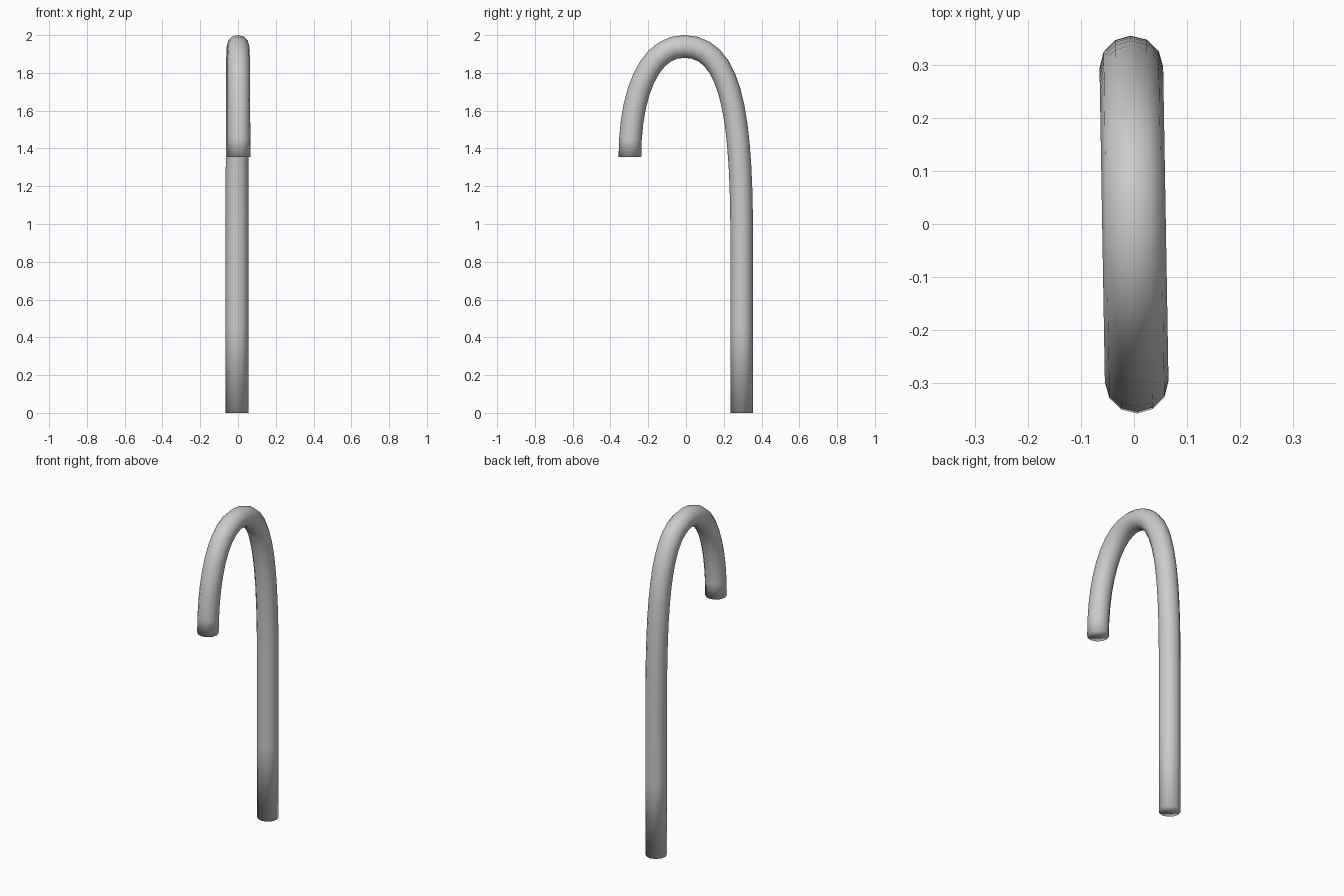
import bpy, bmesh, math
from mathutils import Vector
from mathutils.geometry import interpolate_bezier

if "Cube" in bpy.data.objects:
    bpy.data.objects.remove(bpy.data.objects["Cube"])

RADIUS, SIDES = 0.06, 12


def point(y, z):
    # the hook plane is turned very slightly about z
    return Vector((-0.017 * y, y, z))


def bezier(pts, count):
    return interpolate_bezier(*[point(*p) for p in pts], count)


# centre line: straight shaft, rising bend, falling hook
path = [point(0.295, 0), point(0.295, 0.45)]
path += bezier([(0.295, 0.9), (0.295, 1.55), (0.25, 1.94), (-0.01, 1.94)], 14)
path += bezier([(-0.01, 1.94), (-0.2, 1.94), (-0.297, 1.68), (-0.297, 1.355)], 11)[1:]

# sweep a twelve-sided ring along the centre line
bm = bmesh.new()
side = Vector((1, 0.017, 0)).normalized()
rings = []
for i, p in enumerate(path):
    if i == 0:
        tangent = Vector((0, 0, 1))
    elif i == len(path) - 1:
        tangent = Vector((0, 0, -1))
    else:
        tangent = ((path[i + 1] - p).normalized() + (p - path[i - 1]).normalized()).normalized()
    out = tangent.cross(side)
    ring = []
    for k in range(SIDES):
        a = math.tau * k / SIDES
        ring.append(bm.verts.new(p + RADIUS * (math.cos(a) * side + math.sin(a) * out)))
    rings.append(ring)

for a, b in zip(rings, rings[1:]):
    for k in range(SIDES):
        n = (k + 1) % SIDES
        bm.faces.new((a[k], a[n], b[n], b[k]))

# end caps
bm.faces.new(rings[0])
bm.faces.new(rings[-1])
bmesh.ops.recalc_face_normals(bm, faces=bm.faces[:])
for f in bm.faces:
    f.smooth = True

mesh = bpy.data.meshes.new("hooked_cane")
bm.to_mesh(mesh)
bm.free()
bpy.context.collection.objects.link(bpy.data.objects.new("hooked_cane", mesh))
